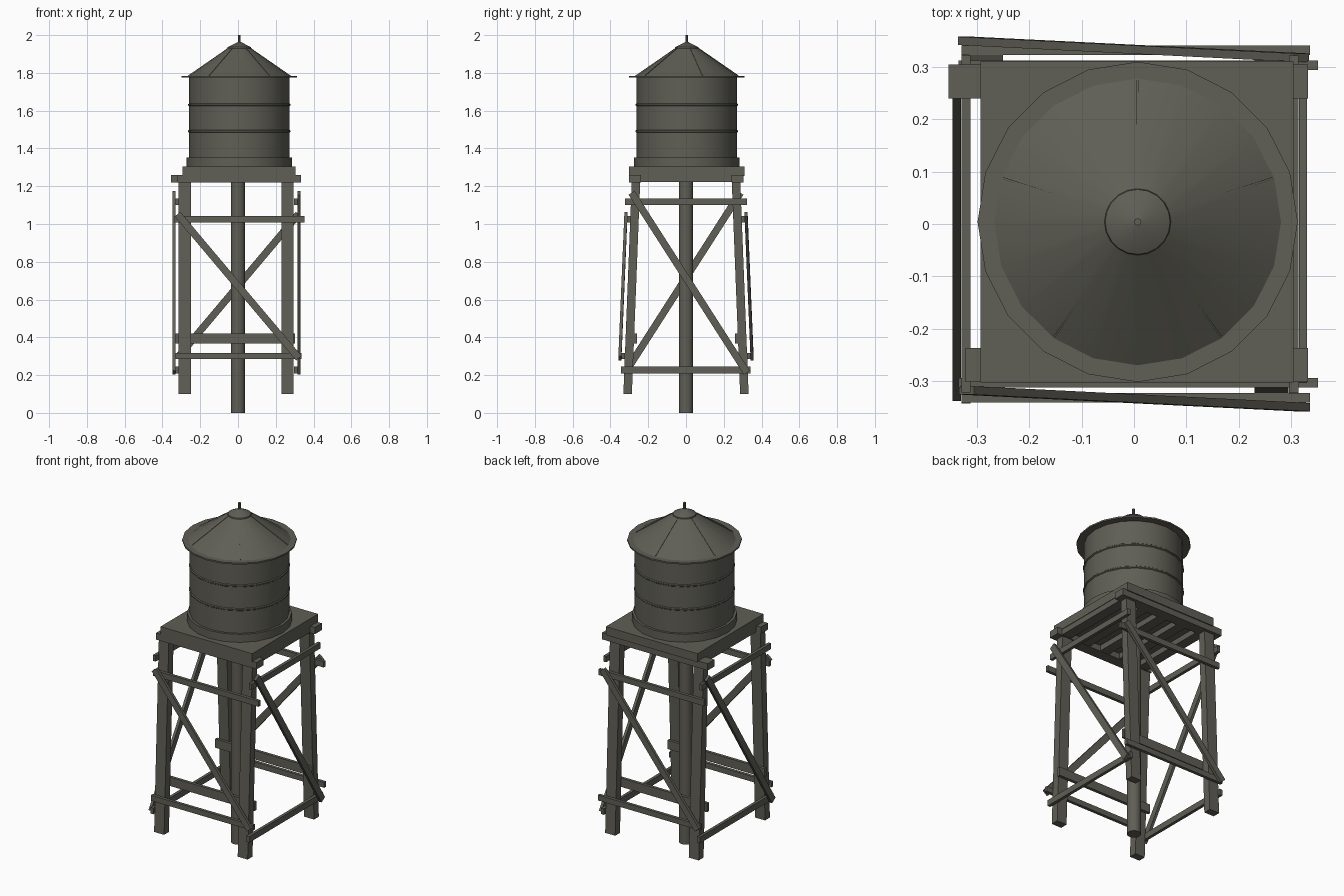
import bpy, bmesh, math
from mathutils import Vector, Matrix

if "Cube" in bpy.data.objects:
    bpy.data.objects.remove(bpy.data.objects["Cube"])

mat = bpy.data.materials.new("weathered_grey")
mat.diffuse_color = (0.115, 0.113, 0.092, 1)
mat.use_nodes = True
mat.node_tree.nodes["Principled BSDF"].inputs["Base Color"].default_value = mat.diffuse_color
CX, CY = 0.007, 0.004      # tank axis


def finish(name, bm):
    bmesh.ops.recalc_face_normals(bm, faces=bm.faces[:])
    me = bpy.data.meshes.new(name)
    bm.to_mesh(me)
    bm.free()
    me.materials.append(mat)
    ob = bpy.data.objects.new(name, me)
    bpy.context.collection.objects.link(ob)
    return ob


def box(name, x0, x1, y0, y1, z0, z1):
    bm = bmesh.new()
    m = Matrix.Translation(((x0 + x1) / 2, (y0 + y1) / 2, (z0 + z1) / 2))
    bmesh.ops.create_cube(bm, size=1, matrix=m @ Matrix.Diagonal((x1 - x0, y1 - y0, z1 - z0, 1)))
    return finish(name, bm)


def plank(name, p, q, normal, width, thick):
    """Board from p to q, lying flat against a face with the given normal."""
    p, q = Vector(p), Vector(q)
    d = (q - p).normalized()
    side = d.cross(Vector(normal)).normalized()
    n = side.cross(d)
    m = Matrix((d * (q - p).length, side * width, n * thick)).transposed().to_4x4()
    bm = bmesh.new()
    bmesh.ops.create_cube(bm, size=1, matrix=Matrix.Translation((p + q) / 2) @ m)
    return finish(name, bm)


def lathe(name, profile, sides, cx=CX, cy=CY):
    """Turn a radius/height profile, capped at both ends."""
    bm = bmesh.new()
    rings = []
    for r, z in profile:
        rings.append([bm.verts.new((cx + r * math.sin(2 * math.pi * i / sides),
                                    cy + r * math.cos(2 * math.pi * i / sides), z))
                      for i in range(sides)])
    for a, b in zip(rings, rings[1:]):
        for i in range(sides):
            j = (i + 1) % sides
            bm.faces.new((a[i], a[j], b[j], b[i]))
    bm.faces.new(rings[0])
    bm.faces.new(rings[-1])
    ob = finish(name, bm)
    bpy.ops.object.select_all(action='DESELECT')
    ob.select_set(True)
    bpy.context.view_layer.objects.active = ob
    bpy.ops.object.shade_smooth_by_angle(angle=math.radians(30))
    return ob


# Tank with two hoops, base ring, roof with brim, cap and finial
lathe("tank", [(0.266, 1.34), (0.266, 1.484), (0.271, 1.488), (0.271, 1.494), (0.266, 1.498),
               (0.266, 1.624), (0.271, 1.628), (0.271, 1.634), (0.266, 1.638), (0.266, 1.78)], 20)
lathe("tank_base_ring", [(0.28, 1.30), (0.28, 1.352)], 20)
lathe("roof", [(0.306, 1.775), (0.306, 1.784), (0.274, 1.784), (0.06, 1.932)], 20)
lathe("roof_cap", [(0.064, 1.928), (0.062, 1.936), (0.009, 1.963)], 20)
lathe("finial", [(0.007, 1.95), (0.007, 2.0)], 8)
lathe("centre_pipe", [(0.038, 0), (0.038, 1.27)], 16, 0, 0)

# Thin seams on the roof
for k in range(5):
    a = math.radians(90 + 72 * k)
    c, s = math.cos(a), math.sin(a)
    plank("roof_seam", (CX + 0.27 * c, CY + 0.27 * s, 1.787), (CX + 0.06 * c, CY + 0.06 * s, 1.932),
          (c, s, 1.4), 0.004, 0.004)

# Platform, carrying beams and joists
box("platform", -0.293, 0.305, -0.303, 0.311, 1.255, 1.305)
box("front_beam", -0.322, 0.333, -0.302, -0.237, 1.22, 1.26)
box("back_beam", -0.355, 0.333, 0.24, 0.305, 1.22, 1.26)
for i in range(5):
    x = -0.26 + i * 0.133
    box("joist", x - 0.03, x + 0.03, -0.24, 0.245, 1.222, 1.258)


def leg_y(z):              # legs lean inwards towards the top
    return 0.309 - 0.044 * (z - 0.1) / 1.12


for s, face in ((-1, "front"), (1, "back")):
    n = (0, s, 0)
    # Legs
    for x, side in ((-0.2825, "left"), (0.2625, "right")):
        bm = bmesh.new()
        bmesh.ops.create_cube(bm, size=1)
        for v in bm.verts:
            z = 0.66 + v.co.z * 1.12
            v.co = (x + v.co.x * 0.065, s * leg_y(z) + v.co.y * 0.045, z)
        finish(f"{face}_{side}_leg", bm)
    # Rails: upper and lower outside, wide one inside the legs
    y = s * (leg_y(1.025) + 0.031)
    plank(face + "_upper_rail", (-0.335, y, 1.025), (0.352, y, 1.025), n, 0.034, 0.018)
    y = s * (leg_y(0.3) + 0.031)
    plank(face + "_lower_rail", (-0.33, y, 0.3), (0.336, y, 0.3), n, 0.032, 0.018)
    y = s * (leg_y(0.393) - 0.03)
    plank(face + "_inner_rail", (-0.33, y, 0.393), (0.302, y, 0.393), n, 0.052, 0.018)
    # Diagonal, reversed on the back
    plank(face + "_diagonal", (s * 0.32, s * 0.318, 1.052), (-s * 0.322, s * 0.35, 0.29), n, 0.038, 0.016)

for s, face, rail_x, brace_x in ((-1, "left", -0.321, -0.339), (1, "right", 0.305, 0.323)):
    n = (s, 0, 0)
    # Side rails and diagonals
    plank(face + "_upper_rail", (rail_x, -0.322, 1.118), (rail_x, 0.322, 1.118), n, 0.034, 0.018)
    plank(face + "_lower_rail", (rail_x, -0.343, 0.227), (rail_x, 0.341, 0.227), n, 0.036, 0.018)
    plank(face + "_diagonal", (brace_x, -s * 0.288, 1.165), (brace_x, s * 0.322, 0.213), n, 0.038, 0.016)
